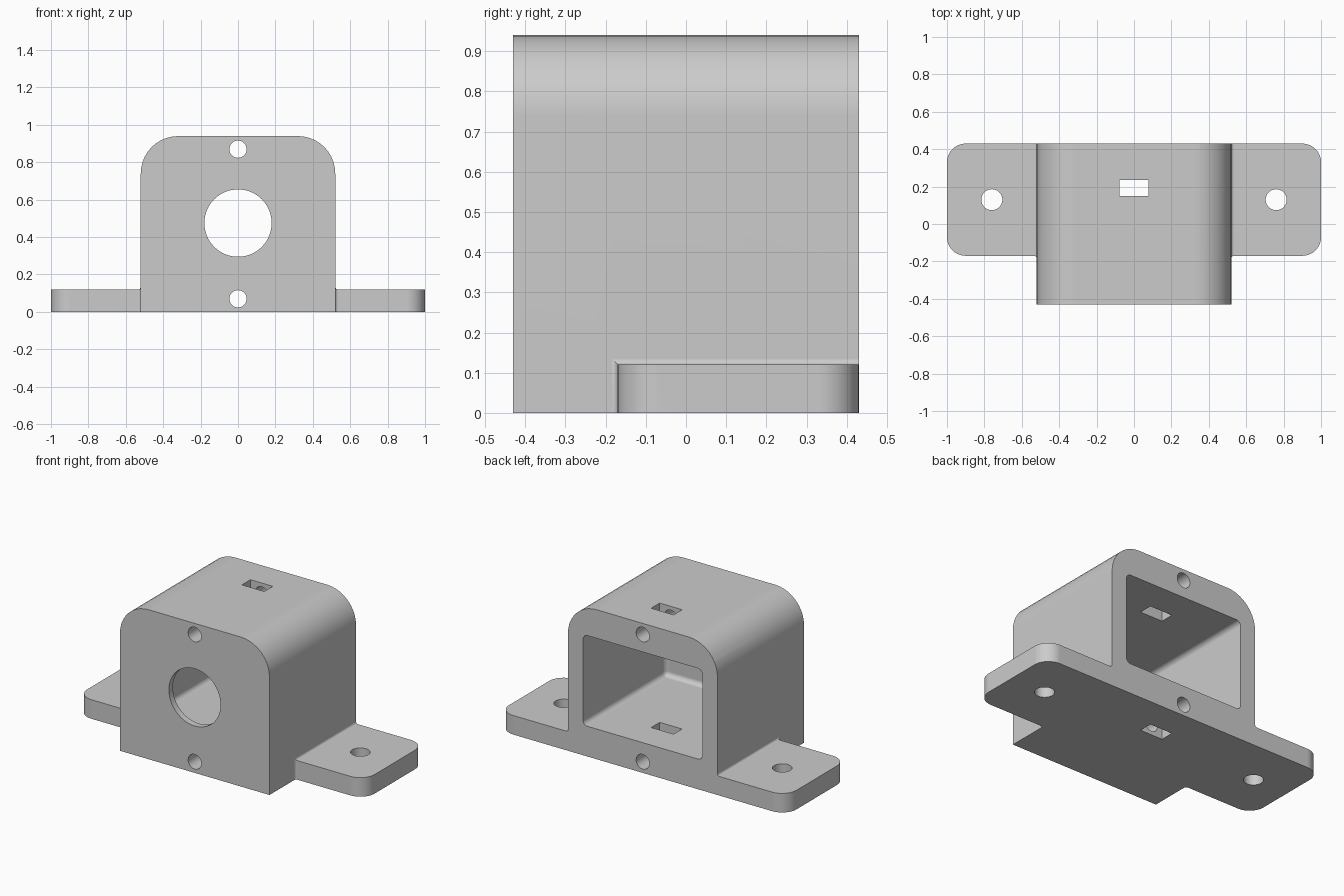
import bpy, bmesh, math
from mathutils import Vector

cube = bpy.data.objects.get("Cube")
if cube:
    bpy.data.objects.remove(cube, do_unlink=True)

grey = bpy.data.materials.new("light_grey")
grey.use_nodes = True
COLOUR = (0.6, 0.6, 0.6, 1)
grey.diffuse_color = COLOUR
grey.node_tree.nodes["Principled BSDF"].inputs["Base Color"].default_value = COLOUR


def rounded(corners, steps=10):
    """Outline with each (u, v, radius) corner rounded, inward or outward."""
    out = []
    for i, (u, v, r) in enumerate(corners):
        p = Vector((u, v))
        if r == 0:
            out.append(p)
            continue
        a = (Vector(corners[i - 1][:2]) - p).normalized()
        b = (Vector(corners[(i + 1) % len(corners)][:2]) - p).normalized()
        for k in range(steps + 1):
            t = math.pi / 2 * k / steps
            out.append(p + a * r * (1 - math.sin(t)) + b * r * (1 - math.cos(t)))
    return out


def circle(u, v, r, n=48):
    return [Vector((u + r * math.cos(math.tau * k / n),
                    v + r * math.sin(math.tau * k / n))) for k in range(n)]


def mirrored(half):
    """Complete a right-hand half outline across u = 0."""
    return half + [(-u, v, r) for u, v, r in reversed(half)]


def prism(name, outline, axis, lo, hi):
    """Extrude an outline along y or z."""
    def place(p, d):
        return (p.x, d, p.y) if axis == "y" else (p.x, p.y, d)
    bm = bmesh.new()
    face = bm.faces.new([bm.verts.new(place(p, lo)) for p in outline])
    extruded = bmesh.ops.extrude_face_region(bm, geom=[face])["geom"]
    verts = [e for e in extruded if isinstance(e, bmesh.types.BMVert)]
    bmesh.ops.translate(bm, verts=verts, vec=place(Vector((0, 0)), hi - lo))
    bmesh.ops.recalc_face_normals(bm, faces=bm.faces)
    mesh = bpy.data.meshes.new(name)
    bm.to_mesh(mesh)
    bm.free()
    mesh.materials.append(grey)
    obj = bpy.data.objects.new(name, mesh)
    bpy.context.collection.objects.link(obj)
    return obj


def apply_all(obj):
    bpy.context.view_layer.update()
    graph = bpy.context.evaluated_depsgraph_get()
    mesh = bpy.data.meshes.new_from_object(obj.evaluated_get(graph))
    obj.modifiers.clear()
    obj.data = mesh


def combine(obj, tool, operation="DIFFERENCE"):
    mod = obj.modifiers.new("cut", "BOOLEAN")
    mod.operation, mod.solver, mod.object = operation, "EXACT", tool
    apply_all(obj)
    bpy.data.objects.remove(tool, do_unlink=True)


HALF, TOP, FRONT, BACK = 0.52, 0.94, -0.43, 0.43
FLANGE_FRONT, FLANGE_TOP, FILLET = -0.17, 0.12, 0.015

# Housing with flanges: front silhouette crossed with the plan outline
silhouette = mirrored([(1, 0, 0), (1, FLANGE_TOP, 0),
                       (HALF, FLANGE_TOP, FILLET), (HALF, TOP, 0.2)])
plan = mirrored([(HALF, FRONT, 0), (HALF, FLANGE_FRONT, FILLET),
                 (1, FLANGE_FRONT, 0.1), (1, BACK, 0.1)])
housing = prism("mounting_housing", rounded(silhouette), "y", FRONT, BACK)
combine(housing, prism("plan_block", rounded(plan), "z", -0.1, 1.1), "INTERSECT")

# Pocket open at the back, with softened inner corners
pocket = prism("pocket_cutter", rounded(mirrored([(0.415, 0.19, 0), (0.415, 0.76, 0)])),
               "y", -0.39, 0.6)
bevel = pocket.modifiers.new("soft", "BEVEL")
bevel.width, bevel.segments = 0.03, 5
apply_all(pocket)
combine(housing, pocket)

# Front opening and the two long screw holes
combine(housing, prism("opening_cutter", circle(0, 0.475, 0.18, 64), "y", -0.6, 0))
for z in (0.07, 0.87):
    combine(housing, prism("screw_cutter", circle(0, z, 0.046), "y", -0.6, 0.6))

# Flange holes
for side in (-1, 1):
    combine(housing, prism("flange_cutter", circle(side * 0.76, 0.13, 0.056), "z", -0.1, 0.3))

# Nut slots through roof and floor
slot = mirrored([(0.078, 0.15, 0), (0.078, 0.235, 0)])
combine(housing, prism("slot_cutter", rounded(slot), "z", -0.1, 1.1))

# Smooth curves, crisp edges
bpy.ops.object.select_all(action="DESELECT")
housing.select_set(True)
bpy.context.view_layer.objects.active = housing
bpy.ops.object.shade_smooth_by_angle(angle=math.radians(30))
normals = housing.modifiers.new("flat_normals", "WEIGHTED_NORMAL")
normals.keep_sharp = True
